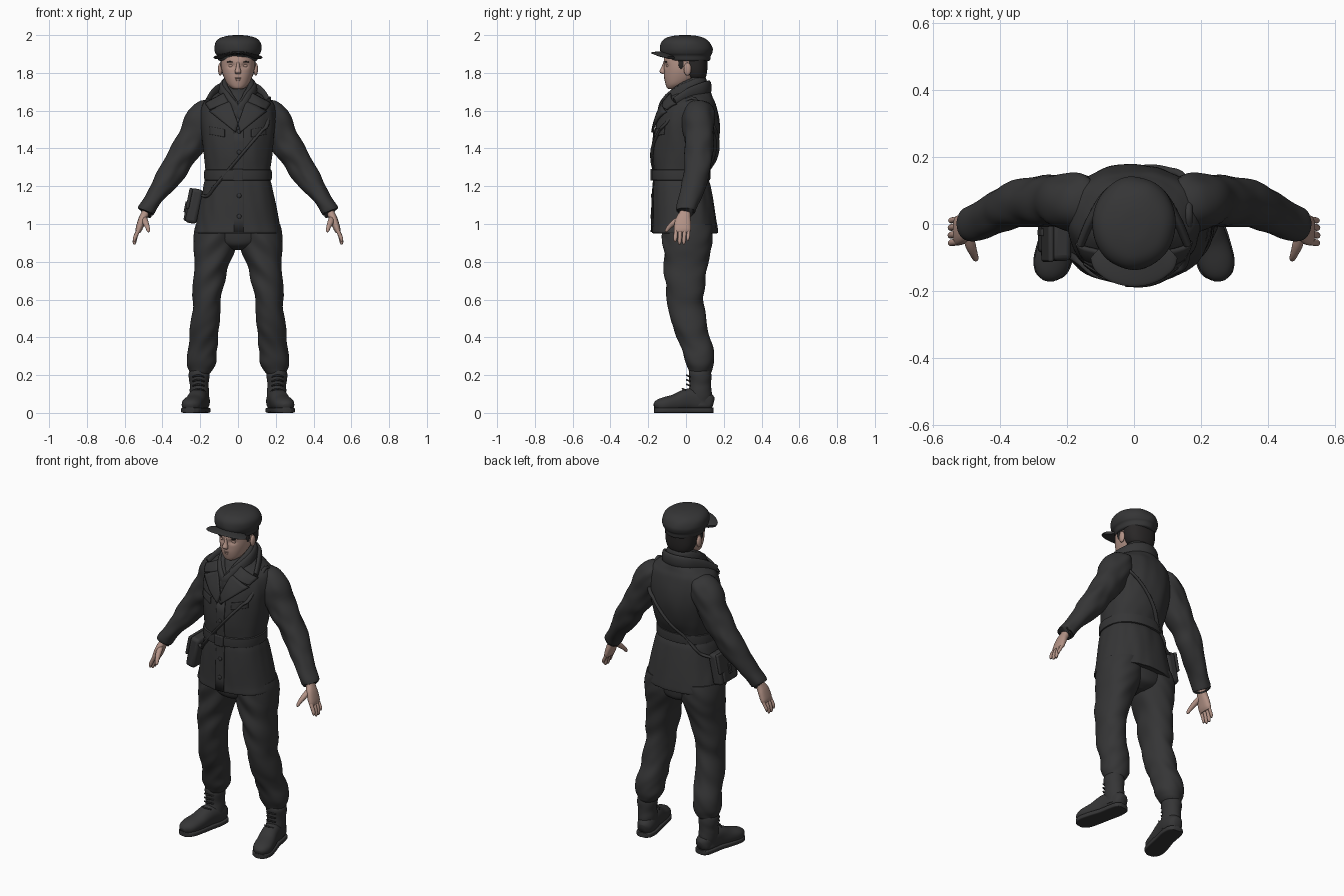
import bpy, bmesh, math
from mathutils import Vector, noise
from mathutils.bvhtree import BVHTree

X, Y, Z = Vector((1, 0, 0)), Vector((0, 1, 0)), Vector((0, 0, 1))


def material(name, rgb):
    m = bpy.data.materials.new(name)
    m.diffuse_color = (*rgb, 1)
    return m


CLOTH = material("charcoal cloth", (0.036, 0.036, 0.037))
HAIR = material("black hair", (0.022, 0.020, 0.020))
SKIN = material("skin", (0.45, 0.29, 0.24))


def add(name, bm, mat):
    bmesh.ops.recalc_face_normals(bm, faces=bm.faces)
    me = bpy.data.meshes.new(name)
    bm.to_mesh(me)
    bm.free()
    me.materials.append(mat)
    ob = bpy.data.objects.new(name, me)
    bpy.context.collection.objects.link(ob)
    return ob


def spline(pts, sub):
    out = []
    for i in range(len(pts) - 1):
        p = [pts[max(i - 1, 0)], pts[i], pts[i + 1], pts[min(i + 2, len(pts) - 1)]]
        for k in range(sub):
            t = k / sub
            out.append([0.5 * (2 * b + (c - a) * t + (2 * a - 5 * b + 4 * c - d) * t * t
                               + (3 * b - a - 3 * c + d) * t ** 3) for a, b, c, d in zip(*p)])
    return out + [list(pts[-1])]


def loft(name, rings, mat=CLOTH, ref=None, e=2.0, n=32, sub=6, wr=0, fq=(9, 9, 26), s=1, zmin=None):
    """Skin superellipse rings (x, y, z, ru, rv); ref None keeps them horizontal."""
    path = spline(rings, sub)
    bm, loops = bmesh.new(), []
    for i, (x, y, z, ru, rv) in enumerate(path):
        u, v = X, Y
        if ref is not None:
            t = (Vector(path[min(i + 1, len(path) - 1)][:3]) - Vector(path[max(i - 1, 0)][:3])).normalized()
            v = (ref - t * t.dot(ref)).normalized()
            u = v.cross(t)
        loop = []
        for k in range(n):
            a = 2 * math.pi * k / n
            ca, sa = math.cos(a), math.sin(a)
            d = (u * ru * math.copysign(abs(ca) ** (2 / e), ca)
                 + v * rv * math.copysign(abs(sa) ** (2 / e), sa))
            p = Vector((x, y, z)) + d
            if wr:
                q = Vector((p.x * fq[0], p.y * fq[1], p.z * fq[2] + p.x * 12))
                p += d.normalized() * wr * noise.noise(q)
            if zmin is not None:
                p.z = max(p.z, zmin)
            loop.append(bm.verts.new((p.x * s, p.y, p.z)))
        loops.append(loop)
    for a, b in zip(loops, loops[1:]):
        for k in range(n):
            bm.faces.new((a[k], a[(k + 1) % n], b[(k + 1) % n], b[k]))
    bm.faces.new(loops[0])
    bm.faces.new(loops[-1])
    return add(name, bm, mat)


def ball(name, loc, size, mat):
    bm = bmesh.new()
    bmesh.ops.create_uvsphere(bm, u_segments=20, v_segments=12, radius=1)
    for v in bm.verts:
        v.co = Vector([c * r + l for c, r, l in zip(v.co, size, loc)])
    return add(name, bm, mat)


def box(name, loc, size, tilt=0, bevel=0.008):
    bm = bmesh.new()
    bmesh.ops.create_cube(bm, size=1)
    bmesh.ops.scale(bm, vec=size, verts=bm.verts)
    ob = add(name, bm, CLOTH)
    ob.location, ob.rotation_euler = loc, (0, tilt, 0)
    m = ob.modifiers.new("bevel", 'BEVEL')
    m.width, m.segments = bevel, 3
    return ob


# jacket body: z, front y, back y, half width
prof = [(1.735, -.03, .10, .07), (1.70, -.075, .128, .10), (1.67, -.095, .142, .15), (1.63, -.12, .16, .19),
        (1.55, -.153, .176, .20), (1.46, -.17, .176, .192), (1.36, -.175, .155, .18), (1.26, -.168, .117, .168),
        (1.2, -.174, .13, .181), (1.1, -.178, .148, .202), (1.0, -.178, .163, .222), (.955, -.178, .167, .232),
        (.953, -.165, .155, .218)]
torso = loft("jacket", [(0, (f + b) / 2, z, w, (b - f) / 2) for z, f, b, w in prof],
             e=2.25, n=80, sub=7, wr=.006, fq=(16, 16, 5))
tree = BVHTree.FromPolygons([v.co for v in torso.data.vertices], [p.vertices[:] for p in torso.data.polygons])


def surf(x, z, side=-1, off=.004):
    hit = tree.ray_cast(Vector((x, side, z)), Vector((0, -side, 0)))[0]
    return Vector((x, (hit.y if hit else .02) + side * off, z))


def patch(name, c, off=.006, thick=.008, s=1):
    """Cloth panel with four (x, z) corners laid over the jacket front."""
    bm, n = bmesh.new(), 8
    c = [Vector(p) for p in c]
    g = []
    for i in range(n + 1):
        for j in range(n + 1):
            p = c[0].lerp(c[1], i / n).lerp(c[3].lerp(c[2], i / n), j / n)
            g.append(bm.verts.new(surf(p.x * s, p.y, -1, off)))
    for i in range(n):
        for j in range(n):
            k = i * (n + 1) + j
            bm.faces.new((g[k], g[k + 1], g[k + n + 2], g[k + n + 1]))
    m = add(name, bm, CLOTH).modifiers.new("thickness", 'SOLIDIFY')
    m.thickness, m.offset = thick, 0


# jacket details
for s in (1, -1):
    patch("lapel", [(.045, 1.655), (.15, 1.595), (.012, 1.485), (.0, 1.53)], .012, .012, s)
    patch("collar_point", [(.075, 1.69), (.172, 1.637), (.15, 1.605), (.05, 1.645)], .014, .012, s)
    patch("chest_pocket_flap", [(.07, 1.50), (.15, 1.515), (.15, 1.475), (.07, 1.46)], .003, .006, s)
patch("front_placket", [(-.022, 1.5), (.03, 1.5), (.03, .957), (-.022, .957)], .003, .006)
for z in (1.49, 1.38, 1.15, 1.04):
    p = surf(.006, z, -1, .007)
    ball("button", p, (.012, .005, .012), CLOTH)
loft("belt", [(0, -.026, z, .174 + d, .15 + d) for z, d in
              ((1.232, -.005), (1.234, .004), (1.26, .005), (1.286, .004), (1.288, -.005))],
     e=2.25, n=64, sub=2)
box("belt_buckle", (0, -.182, 1.26), (.055, .014, .062), 0, .005)
loft("back_collar", [(-.16, -.06, 1.65, .012, .02), (-.125, .02, 1.69, .014, .032), (-.075, .095, 1.715, .014, .037),
                     (0, .122, 1.722, .014, .038), (.075, .095, 1.715, .014, .037), (.125, .02, 1.69, .014, .032),
                     (.16, -.06, 1.65, .012, .02)], ref=Z, n=20)

# scarf: two wraps crossing at the chest
half = [(.035, -.137, 1.55, .016, .03), (-.02, -.125, 1.605, .018, .034), (-.062, -.075, 1.665, .02, .038),
        (-.083, .0, 1.705, .02, .04), (-.06, .068, 1.735, .02, .04)]
wrap = half + [(0, .092, 1.742, .02, .04)] + [(-x, y, z, a, b) for x, y, z, a, b in half[::-1]]
loft("scarf_outer", wrap, ref=Z, n=24, wr=.005)
loft("scarf_inner", [(x * .84, y * .86, z + .018, a, b * .8) for x, y, z, a, b in wrap], ref=Z, n=24, wr=.004)

# head
loft("neck", [(0, .02, 1.6, .062, .06), (0, .01, 1.7, .058, .06), (0, .0, 1.78, .06, .065)], SKIN)
head = loft("head", [(0, -.068, 1.714, .018, .02), (0, -.062, 1.72, .034, .038), (0, -.046, 1.74, .056, .062),
                     (0, -.025, 1.775, .074, .09), (0, -.014, 1.815, .086, .102), (0, -.004, 1.86, .09, .114),
                     (0, 0, 1.91, .088, .11)], SKIN, e=2.15, n=64)
for v in head.data.vertices:
    if v.co.y < -.05:
        v.co.y += .012 * math.exp(-((abs(v.co.x) - .036) / .018) ** 2 - ((v.co.z - 1.838) / .012) ** 2)
loft("nose", [(0, -.108, 1.865, .007, .008), (0, -.118, 1.83, .01, .012), (0, -.124, 1.806, .017, .016),
              (0, -.114, 1.793, .012, .01)], SKIN, n=16)
ball("upper_lip", (0, -.109, 1.772), (.022, .008, .005), SKIN)
ball("lower_lip", (0, -.107, 1.762), (.018, .008, .006), SKIN)
for s in (1, -1):
    ball("eyelid", (s * .036, -.091, 1.837), (.016, .013, .01), SKIN)
    ball("eyebrow", (s * .038, -.106, 1.858), (.022, .007, .004), HAIR)
    ball("ear", (s * .094, .008, 1.82), (.012, .02, .034), SKIN)
    ball("sideburn", (s * .084, -.025, 1.85), (.009, .016, .03), HAIR)
loft("hair", [(0, .055, 1.765, .05, .04), (0, .05, 1.78, .075, .056), (0, .045, 1.82, .09, .068),
              (0, .04, 1.89, .095, .075)], HAIR, e=2.3)

# flat cap with brim
loft("cap_crown", [(0, .012, 1.862, .09, .1), (0, .01, 1.868, .103, .114), (0, .006, 1.89, .11, .122),
                   (0, .003, 1.905, .121, .133), (0, .002, 1.93, .126, .138), (0, -.002, 1.962, .119, .128),
                   (0, -.005, 1.985, .094, .1), (0, -.006, 1.997, .05, .055), (0, -.006, 2.0, .012, .012)],
     n=64, wr=.005, fq=(10, 10, 10))
brim = []
for i in range(13):
    x = -.108 + .018 * i
    yo, yi = -.085 - .102 * math.sqrt(1 - (x / .112) ** 2), -.05
    brim.append((x, (yo + yi) / 2, 1.906 - 2.2 * x * x, (yi - yo) / 2, .008))
loft("cap_brim", brim, ref=Z, n=24, sub=3)
ball("cap_button", (0, -.006, 1.996), (.012, .012, .004), CLOTH)

# seat of the trousers
loft("trouser_seat", [(0, .005, 1.02, .2, .13), (0, .008, .93, .2, .125), (0, .01, .885, .12, .11),
                      (0, .012, .862, .04, .06)], n=48)

for s in (1, -1):
    # sleeve
    loft("sleeve", [(.11, .06, 1.60, .045, .06), (.15, .062, 1.59, .078, .085), (.195, .067, 1.53, .092, .085),
                    (.25, .07, 1.43, .083, .08), (.30, .068, 1.355, .074, .074), (.345, .06, 1.285, .068, .069),
                    (.40, .038, 1.2, .058, .062), (.45, .012, 1.125, .048, .056), (.486, -.003, 1.073, .042, .054),
                    (.487, -.003, 1.07, .034, .044)], ref=Y, n=40, wr=.011, fq=(14, 9, 16), s=s)
    # hand
    loft("palm", [(.475, .0, 1.09, .022, .028), (.492, -.006, 1.055, .021, .03), (.508, -.015, 1.02, .021, .041),
                  (.524, -.019, .975, .018, .045), (.53, -.019, .955, .012, .04)], SKIN, ref=Y, e=2.4, n=24, s=s)
    for y, tip, r in ((-.053, .905, .0105), (-.03, .892, .011), (-.007, .892, .0105), (.014, .91, .009)):
        loft("finger", [(.523, y, .975, r, r), (.54, y - .002, .94, r, r), (.548, y - .004, tip + .014, r * .9, r * .9),
                        (.548, y - .005, tip, r * .4, r * .4)], SKIN, ref=Y, n=12, sub=4, s=s)
    loft("thumb", [(.497, -.025, 1.035, .014, .014), (.49, -.06, 1.01, .015, .016), (.48, -.088, .985, .012, .012),
                   (.474, -.103, .965, .009, .009), (.473, -.106, .957, .004, .004)], SKIN, ref=X, n=14, s=s)
    # trouser leg, gathered over the boot
    loft("trouser_leg", [(.11, .005, 1.0, .11, .13), (.118, .008, .92, .118, .132), (.126, .006, .86, .112, .127),
                         (.147, -.002, .75, .09, .11), (.163, -.003, .6, .078, .097), (.173, .025, .45, .075, .088),
                         (.186, .058, .34, .081, .083), (.191, .07, .27, .078, .08), (.197, .075, .228, .063, .065),
                         (.2, .075, .208, .05, .054)], e=2.15, n=48, sub=8, wr=.013, fq=(7, 7, 13), s=s)
    # boot
    loft("boot_shaft", [(.206, .075, .225, .05, .056), (.206, .074, .2, .054, .06), (.204, .076, .14, .05, .058),
                        (.202, .072, .08, .05, .066), (.202, .07, .04, .048, .068)], wr=.004, s=s)
    foot = [(.193, .143, .05, .022, .03), (.195, .125, .055, .042, .046), (.2, .075, .065, .05, .06),
            (.213, .01, .068, .049, .06), (.23, -.055, .052, .053, .048), (.245, -.115, .044, .053, .038),
            (.253, -.148, .038, .041, .03), (.256, -.166, .032, .02, .018)]
    loft("boot_foot", foot, ref=Z, e=2.3, wr=.003, s=s, zmin=.012)
    loft("boot_sole", [(x, y, .014, r + .004, .014) for x, y, z, r, h in foot], ref=Z, e=6, s=s)
    for i in range(5):
        z = .095 + .024 * i
        y = .006 - .022 * max(0, 2 - i)
        loft("boot_lace", [(.178, y + .016, z, .004, .004), (.21, y - .002, z + .008, .005, .005),
                           (.24, y + .016, z, .004, .004)], ref=Z, n=8, sub=4, s=s)

# shoulder strap, front and back, meeting on the left shoulder
front = [(x, 1.345 + x * 1.2) for x in (-.165, -.12, -.06, 0, .06, .12, .155, .18)]
back = [(x, 1.36 + x * 1.15) for x in (.18, .15, .1, .04, -.02, -.08, -.13, -.16)]
pts = ([(-.23, -.07, 1.17)] + [surf(x, z, -1, .004) for x, z in front[:-1]] + [Vector((.165, .03, 1.668))]
       + [surf(x, z, 1, .004) for x, z in back[1:]] + [(-.235, .04, 1.16)])
loft("bag_strap", [(*p, .011, .008) for p in pts], ref=Vector((.3, .1, 1)), n=12, sub=6)

# satchel on the hip
box("satchel", (-.233, -.025, 1.095), (.062, .17, .185), .2, .018)
box("satchel_flap", (-.258, -.025, 1.135), (.018, .178, .115), .2, .008)
box("satchel_pocket", (-.266, -.025, 1.06), (.03, .12, .09), .2, .01)
box("satchel_clasp", (-.277, -.025, 1.09), (.012, .022, .06), .2, .004)

bpy.ops.object.select_all(action='SELECT')
bpy.context.view_layer.objects.active = torso
bpy.ops.object.shade_smooth_by_angle(angle=math.radians(50))
